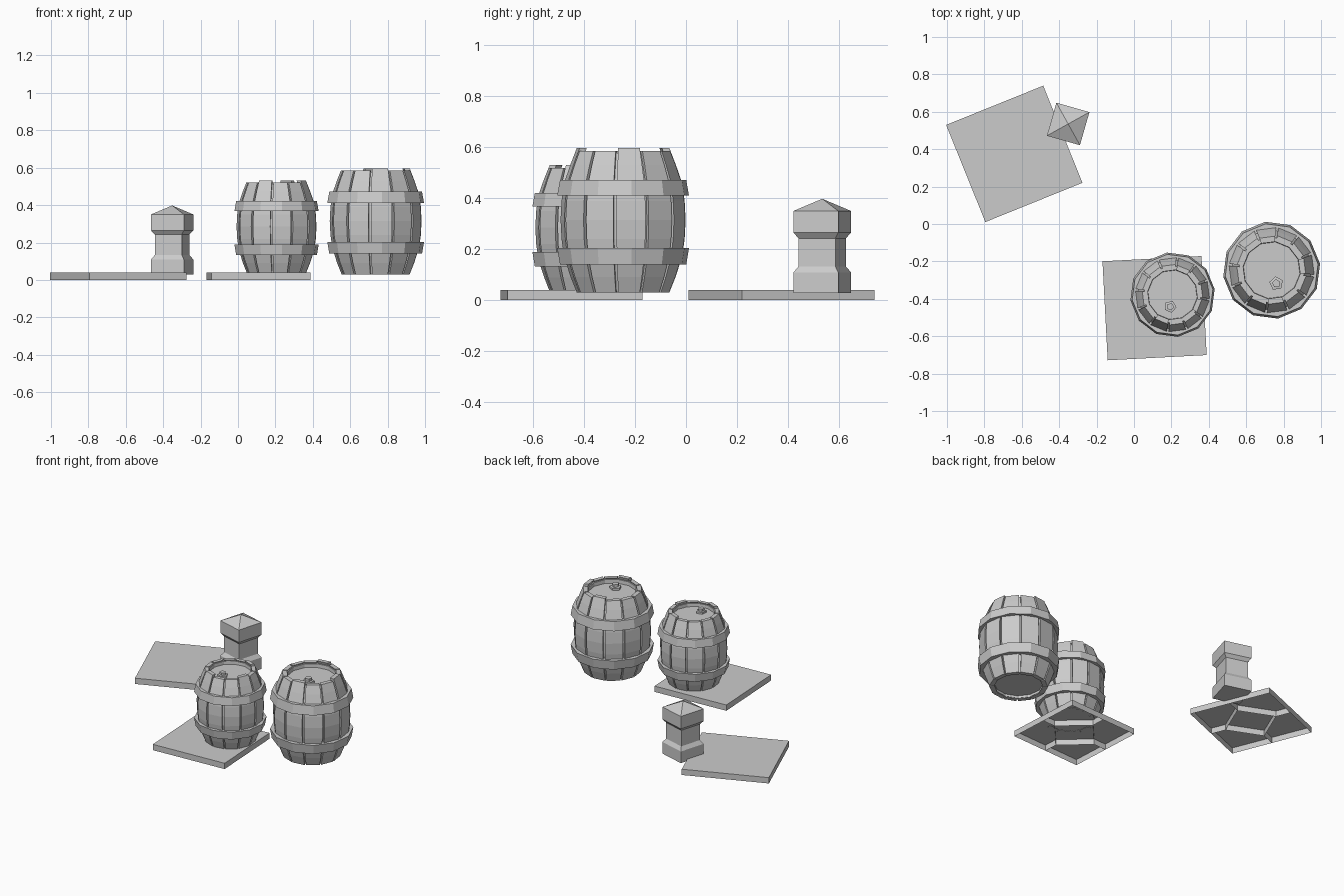
import bpy, bmesh
from math import radians, cos, sin, pi
from mathutils import Matrix

cube = bpy.data.objects.get("Cube")
if cube:
    bpy.data.objects.remove(cube, do_unlink=True)

stone = bpy.data.materials.new("light_grey")
stone.use_nodes = True
stone.diffuse_color = (0.6, 0.6, 0.6, 1)
stone.node_tree.nodes["Principled BSDF"].inputs["Base Color"].default_value = (0.6, 0.6, 0.6, 1)


def finish(name, bm, location, turn=0, scale=1):
    bmesh.ops.recalc_face_normals(bm, faces=bm.faces)
    mesh = bpy.data.meshes.new(name)
    bm.to_mesh(mesh)
    bm.free()
    mesh.materials.append(stone)
    obj = bpy.data.objects.new(name, mesh)
    obj.matrix_world = (Matrix.Translation(location)
                        @ Matrix.Rotation(radians(turn), 4, "Z") @ Matrix.Scale(scale, 4))
    bpy.context.collection.objects.link(obj)


def loft(bm, rings, cap=True, closed=False):
    """Bridge rings of equal point count; cap the ends or join last to first."""
    loops = [[bm.verts.new(p) for p in ring] for ring in rings]
    n = len(loops[0])
    pairs = list(zip(loops, loops[1:]))
    if closed:
        pairs.append((loops[-1], loops[0]))
    for a, b in pairs:
        for i in range(n):
            j = (i + 1) % n
            bm.faces.new((a[i], a[j], b[j], b[i]))
    if cap and not closed:
        bm.faces.new(loops[0])
        bm.faces.new(loops[-1])


def polygon(radius, z, sides, phase=0, cx=0, cy=0):
    return [(cx + radius * cos(phase + 2 * pi * i / sides),
             cy + radius * sin(phase + 2 * pi * i / sides), z) for i in range(sides)]


def paving_slab(name, location, turn, size):
    """Open-bottomed slab: a diamond stone and four corner stones with V grooves."""
    h, d, top, groove = size / 2, size * 0.32, 0.04, 0.011
    bm = bmesh.new()
    tips = [bm.verts.new((d * x, d * y, top)) for x, y in ((1, 0), (0, 1), (-1, 0), (0, -1))]
    mids = [bm.verts.new((h * x, h * y, top)) for x, y in ((1, 0), (0, 1), (-1, 0), (0, -1))]
    corners = [bm.verts.new((h * x, h * y, top)) for x, y in ((1, 1), (-1, 1), (-1, -1), (1, -1))]
    bm.faces.new(tips)
    for i in range(4):
        j = (i + 1) % 4
        bm.faces.new((tips[i], mids[i], corners[i], mids[j], tips[j]))
    bmesh.ops.inset_individual(bm, faces=bm.faces[:], thickness=groove, use_even_offset=True)
    for v in tips + mids:
        v.co.z -= 0.01
    # keep the stones flush with the outer edge
    for v in bm.verts:
        for k in (0, 1):
            if abs(v.co[k]) > h - groove * 1.2:
                v.co[k] = h if v.co[k] > 0 else -h
    bmesh.ops.remove_doubles(bm, verts=bm.verts, dist=0.0005)
    rim = [e for e in bm.edges if e.is_boundary]
    skirt = bmesh.ops.extrude_edge_only(bm, edges=rim)["geom"]
    for v in skirt:
        if isinstance(v, bmesh.types.BMVert):
            v.co.z = 0
    finish(name, bm, location, turn)


def barrel(name, location, turn, scale):
    """Twelve separate staves around a core, two hoops and a bung on the lid."""
    step = pi / 6
    profile = [(0, 0.183), (0.06, 0.207), (0.14, 0.233), (0.21, 0.243), (0.285, 0.247),
               (0.36, 0.243), (0.43, 0.233), (0.5, 0.209), (0.555, 0.187)]

    # staves
    bm = bmesh.new()
    for i in range(12):
        rings = []
        for z, r in profile:
            if z == profile[-1][0] and i in (0, 3, 9):
                z, r = z + 0.012, r - 0.004
            a0, a1 = i * step - step * 0.45, i * step + step * 0.45
            rings.append([(r * cos(a0), r * sin(a0), z), (r * cos(a1), r * sin(a1), z),
                          ((r - 0.03) * cos(a1), (r - 0.03) * sin(a1), z),
                          ((r - 0.03) * cos(a0), (r - 0.03) * sin(a0), z)])
        loft(bm, rings)
    finish(name + "_staves", bm, location, turn, scale)

    # core with recessed lid and base
    bm = bmesh.new()
    wall = [(z, r - 0.016) for z, r in profile[1:-1]]
    section = [(0.02, 0.152), (0.004, 0.152), (0.004, 0.17)] + wall
    section += [(0.547, 0.174), (0.547, 0.154), (0.522, 0.152)]
    loft(bm, [polygon(r, z, 12, step / 2) for z, r in section])
    finish(name + "_core", bm, location, turn, scale)

    # hoops
    bm = bmesh.new()
    for section in ([(0.11, 0.25), (0.174, 0.261), (0.174, 0.225), (0.11, 0.215)],
                    [(0.38, 0.261), (0.442, 0.25), (0.442, 0.215), (0.38, 0.225)]):
        loft(bm, [polygon(r, z, 12) for z, r in section], closed=True)
    finish(name + "_hoops", bm, location, turn, scale)

    # bung
    bm = bmesh.new()
    angle = radians(-78)
    loft(bm, [polygon(r, z, 5, 0.3, 0.075 * cos(angle), 0.075 * sin(angle))
              for z, r in ((0.52, 0.038), (0.536, 0.038), (0.538, 0.023), (0.556, 0.023))])
    finish(name + "_bung", bm, location, turn, scale)


def post(name, location, turn):
    """Square post with flared foot, capital and pyramid top."""
    bm = bmesh.new()
    wide, slim = 0.13, 0.106
    section = [(0.028, wide), (0.108, wide), (0.133, slim), (0.243, slim), (0.265, wide), (0.35, wide)]
    loft(bm, [polygon(r, z, 4, pi / 4) for z, r in section])
    top = [f for f in bm.faces if f.calc_center_median().z > 0.34]
    apex = bmesh.ops.poke(bm, faces=top)["verts"]
    for v in apex:
        v.co.z = 0.398
    finish(name, bm, location, turn)


paving_slab("back_slab", (-0.64, 0.375, 0), 22, 0.56)
paving_slab("front_slab", (0.11, -0.45, 0), 3, 0.53)
post("stone_post", (-0.352, 0.535, 0), -16)
barrel("large_barrel", (0.736, -0.247, 0.03), 7.5, 1)
barrel("small_barrel", (0.206, -0.378, 0.037), -22.5, 0.87)
